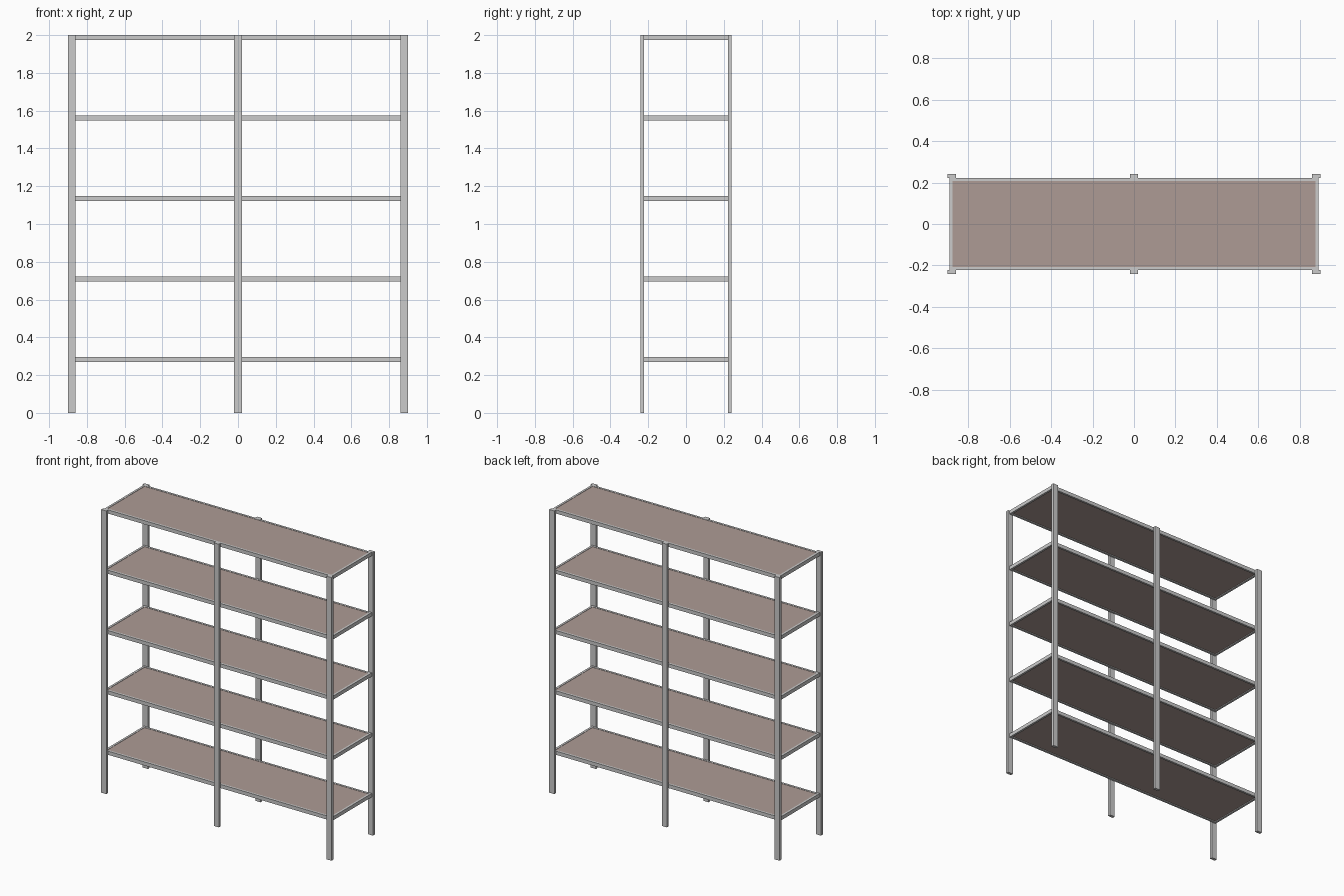
import bpy

if "Cube" in bpy.data.objects:
    bpy.data.objects.remove(bpy.data.objects["Cube"])


def material(name, color):
    m = bpy.data.materials.new(name)
    m.diffuse_color = color
    m.use_nodes = True
    m.node_tree.nodes["Principled BSDF"].inputs["Base Color"].default_value = m.diffuse_color
    return m


board_mat = material("board_brown", (0.42, 0.33, 0.30, 1))


def box(name, x, y, z, mat=None):
    """Box from (min, max) ranges on each axis."""
    bpy.ops.mesh.primitive_cube_add(size=1)
    o = bpy.context.object
    o.name = name
    o.location = [(r[0] + r[1]) / 2 for r in (x, y, z)]
    o.scale = [r[1] - r[0] for r in (x, y, z)]
    bpy.ops.object.transform_apply(location=True, rotation=False, scale=True)
    if mat:
        o.data.materials.append(mat)
    return o


# upright posts: three at the front, three at the back
for side, y in (("front", -0.232), ("back", 0.232)):
    for place, x in (("left", -0.88), ("middle", 0), ("right", 0.88)):
        box(f"{side}_{place}_post", (x - 0.02, x + 0.02), (y - 0.01, y + 0.01), (0, 2))

# five shelves: a rail frame around an inset board
X, Y, RAIL, H = 0.89, 0.222, 0.015, 0.026
for i in range(5):
    top = 2 - 0.426 * i
    z = (top - H, top)
    for side, s in (("front", -1), ("back", 1)):
        box(f"shelf_{i}_{side}_rail", (-X, X), sorted((s * Y, s * (Y - RAIL))), z)
    for side, s in (("left", -1), ("right", 1)):
        box(f"shelf_{i}_{side}_rail", sorted((s * X, s * (X - RAIL))),
            (-Y + RAIL, Y - RAIL), z)
    box(f"shelf_{i}_board", (-X + RAIL, X - RAIL), (-Y + RAIL, Y - RAIL),
        (top - 0.02, top - 0.002), board_mat)
